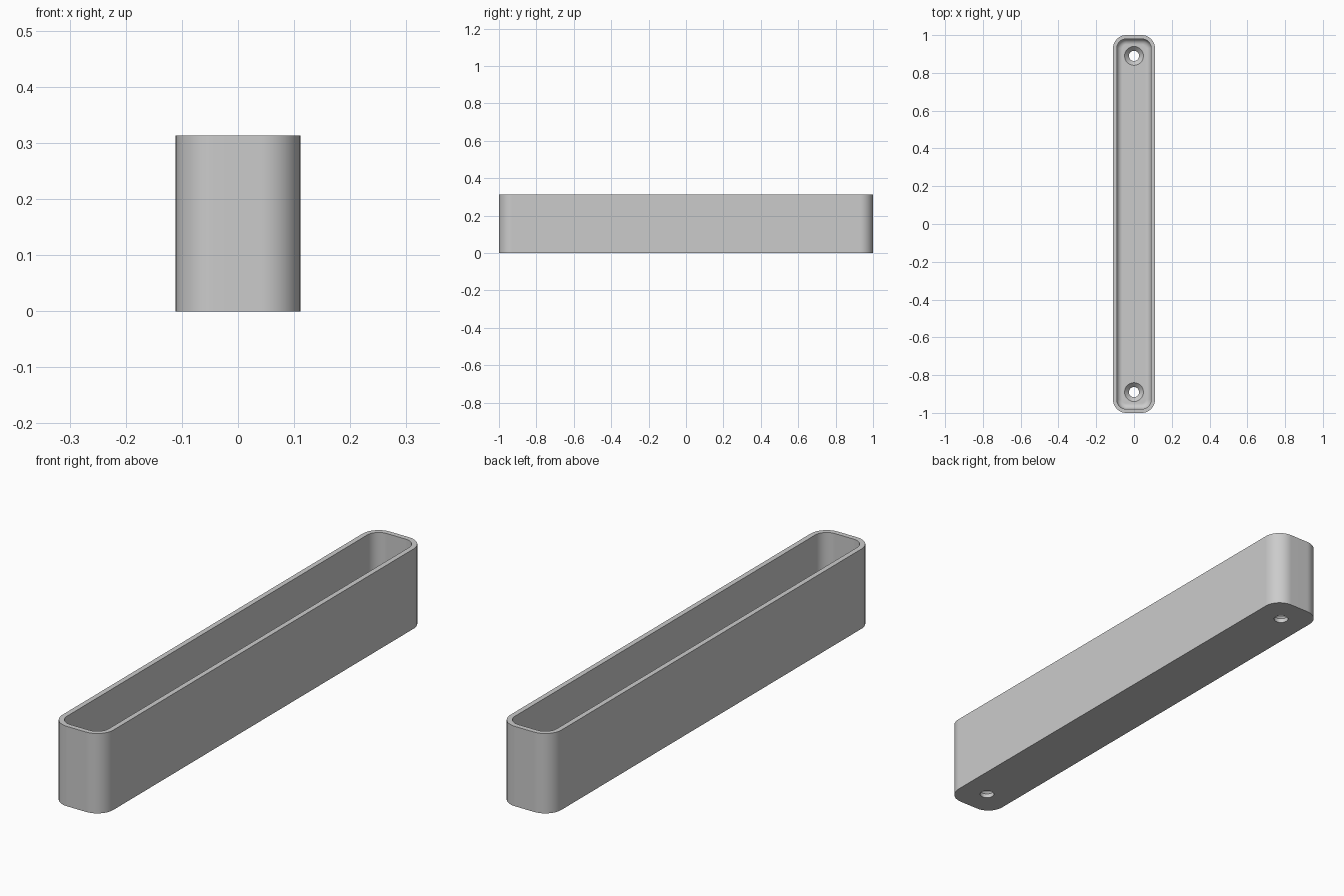
import bpy
import bmesh
from math import cos, sin, pi, radians

cube = bpy.data.objects.get("Cube")
if cube:
    bpy.data.objects.remove(cube)

HALF_X, HALF_Y, HEIGHT = 0.111, 1.0, 0.313
CORNER, WALL, FLOOR, FILLET = 0.07, 0.02, 0.04, 0.03
HOLE_Y, HOLE_R, SINK_R = 0.89, 0.027, 0.05

grey = bpy.data.materials.new("plain grey")
grey.use_nodes = True
colour = (0.6, 0.6, 0.6, 1)
grey.diffuse_color = colour
grey.node_tree.nodes["Principled BSDF"].inputs["Base Color"].default_value = colour


def rounded_ring(bm, inset, z, steps=10):
    """Rounded rectangle of vertices, inset from the outer wall."""
    r = CORNER - inset
    ring = []
    for q, (sx, sy) in enumerate([(1, 1), (-1, 1), (-1, -1), (1, -1)]):
        for i in range(steps + 1):
            a = (q + i / steps) * pi / 2
            ring.append(bm.verts.new((sx * (HALF_X - CORNER) + r * cos(a),
                                      sy * (HALF_Y - CORNER) + r * sin(a), z)))
    return ring


def round_ring(bm, r, z, y, steps=40):
    return [bm.verts.new((r * cos(2 * pi * i / steps), y + r * sin(2 * pi * i / steps), z))
            for i in range(steps)]


def loft(name, bm, rings):
    """Bridge the rings in order and cap both ends."""
    for low, high in zip(rings, rings[1:]):
        n = len(low)
        for i in range(n):
            j = (i + 1) % n
            bm.faces.new((low[i], low[j], high[j], high[i]))
    bm.faces.new(rings[0][::-1])
    bm.faces.new(rings[-1])
    bmesh.ops.recalc_face_normals(bm, faces=bm.faces)
    mesh = bpy.data.meshes.new(name)
    bm.to_mesh(mesh)
    bm.free()
    mesh.materials.append(grey)
    obj = bpy.data.objects.new(name, mesh)
    bpy.context.collection.objects.link(obj)
    return obj


# Tray: outer wall, rim, inner wall, rounded inner floor edge
bm = bmesh.new()
sections = [(0, 0), (0, HEIGHT), (WALL, HEIGHT)]
for i in range(9):
    a = i / 8 * pi / 2
    sections.append((WALL + FILLET * (1 - cos(a)), FLOOR + FILLET * (1 - sin(a))))
tray = loft("tray", bm, [rounded_ring(bm, inset, z) for inset, z in sections])

# Countersunk screw holes through the floor at both ends
cutters = []
for side in (-1, 1):
    bm = bmesh.new()
    profile = [(HOLE_R, -0.05), (HOLE_R, FLOOR - SINK_R + HOLE_R), (SINK_R + 0.003, FLOOR + 0.003)]
    cutter = loft("screw_hole_cutter", bm, [round_ring(bm, r, z, side * HOLE_Y) for r, z in profile])
    cutter.hide_render = True
    cutters.append(cutter)
    cut = tray.modifiers.new("screw_hole", "BOOLEAN")
    cut.operation = "DIFFERENCE"
    cut.solver = "EXACT"
    cut.object = cutter

# Apply the cuts, drop the cutters and smooth the curves
bpy.ops.object.select_all(action="DESELECT")
tray.select_set(True)
bpy.context.view_layer.objects.active = tray
for cut in list(tray.modifiers):
    bpy.ops.object.modifier_apply(modifier=cut.name)
for cutter in cutters:
    bpy.data.objects.remove(cutter)
bpy.ops.object.shade_smooth_by_angle(angle=radians(30))
weighted = tray.modifiers.new("weighted_normals", "WEIGHTED_NORMAL")
weighted.keep_sharp = True
